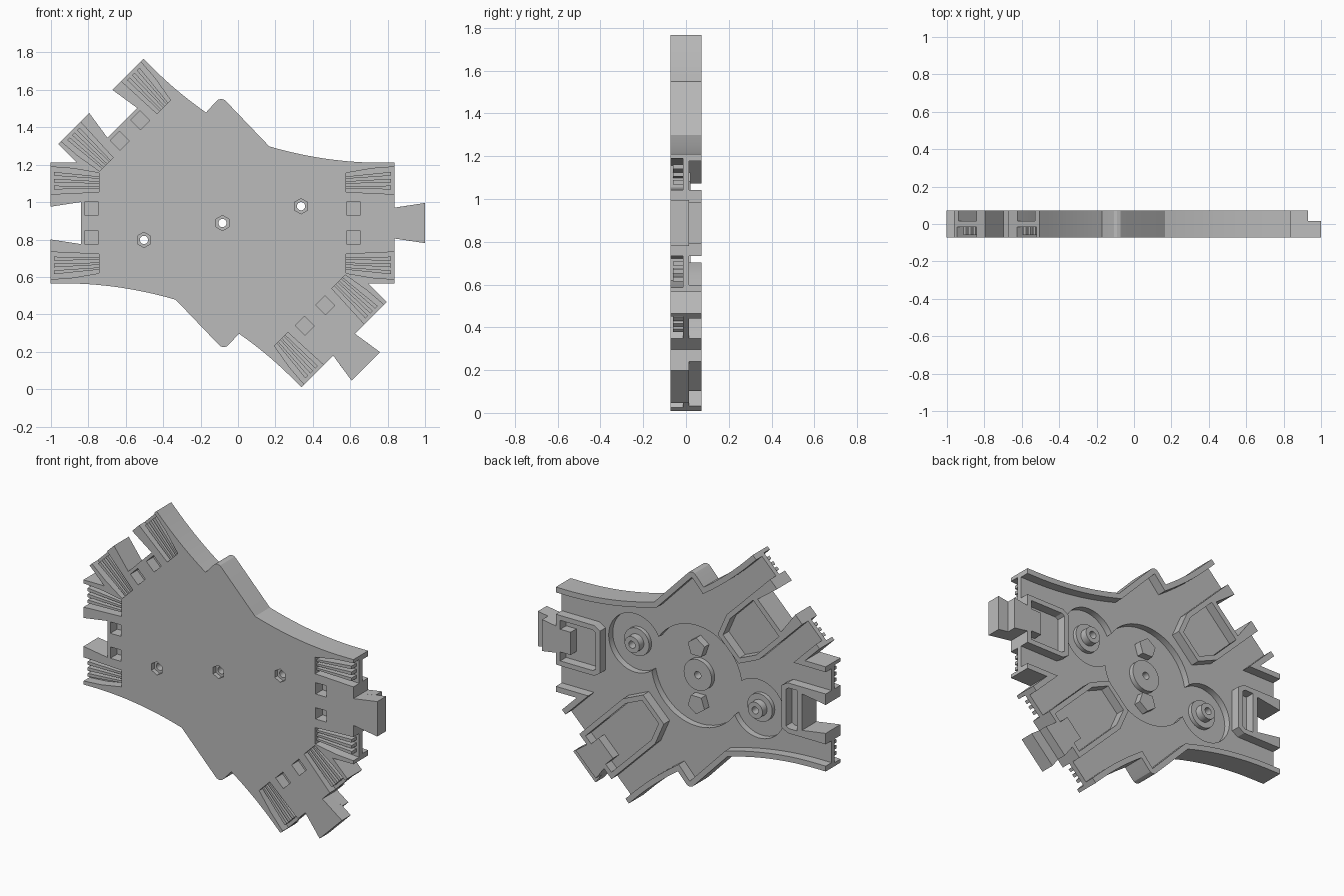
import bpy, bmesh, math
from mathutils import Vector

cube = bpy.data.objects.get("Cube")
if cube:
    bpy.data.objects.remove(cube, do_unlink=True)

CENTRE = Vector((-0.083, 0.888))
FRONT, FLOOR, BACK = -0.072, 0.015, 0.072
END, HALF = 0.92, 0.3225
FEMALE, MALE = (180, 135), (0, -45)
DIAGONAL = (135, -45)

grey = bpy.data.materials.new("plastic_grey")
grey.use_nodes = True
grey.diffuse_color = (0.5, 0.5, 0.5, 1)
grey.node_tree.nodes["Principled BSDF"].inputs["Base Color"].default_value = (0.5, 0.5, 0.5, 1)
parts = []


def at(u, v, angle):
    """Point u along and v across an arm that leaves the centre at an angle."""
    a = math.radians(angle)
    return CENTRE + Vector((u * math.cos(a) - v * math.sin(a), u * math.sin(a) + v * math.cos(a)))


def arm(points, angle):
    return [at(u, v, angle) for u, v in points]


def disc(c, r, n, turn=0.0):
    return [c + Vector((r * math.cos(turn + math.tau * i / n), r * math.sin(turn + math.tau * i / n)))
            for i in range(n)]


def prism(name, points, y0, y1, part=True):
    """Extrude an x-z outline from y0 to y1."""
    bm = bmesh.new()
    face = bm.faces.new([bm.verts.new((p[0], y0, p[1])) for p in points])
    ext = bmesh.ops.extrude_face_region(bm, geom=[face])
    bmesh.ops.translate(bm, vec=(0, y1 - y0, 0),
                        verts=[g for g in ext["geom"] if isinstance(g, bmesh.types.BMVert)])
    bmesh.ops.recalc_face_normals(bm, faces=bm.faces)
    mesh = bpy.data.meshes.new(name)
    bm.to_mesh(mesh)
    bm.free()
    obj = bpy.data.objects.new(name, mesh)
    bpy.context.collection.objects.link(obj)
    mesh.materials.append(grey)
    if part:
        parts.append(obj)
    return obj


def cut(obj, points, y0, y1):
    """Cut a prism out of an object."""
    cutter = prism("cutter", points, y0, y1, part=False)
    cutter.hide_render = True
    mod = obj.modifiers.new("cut", 'BOOLEAN')
    mod.operation, mod.solver, mod.object = 'DIFFERENCE', 'EXACT', cutter
    graph = bpy.context.evaluated_depsgraph_get()
    mesh = bpy.data.meshes.new_from_object(obj.evaluated_get(graph))
    obj.modifiers.clear()
    obj.data = mesh
    bpy.data.objects.remove(cutter, do_unlink=True)


def offset(path, d):
    """Shift an open path to its right by d, with mitred corners."""
    out = []
    for i, p in enumerate(path):
        normals = []
        for a, b in ((i - 1, i), (i, i + 1)):
            if a >= 0 and b < len(path):
                t = (path[b] - path[a]).normalized()
                normals.append(Vector((t.y, -t.x)))
        n = normals[0]
        if len(normals) == 2:
            n = (normals[0] + normals[1]) / (1 + normals[0].dot(normals[1]))
        out.append(p + n * d)
    return out


def band(name, path, d, y0, y1):
    return prism(name, path + offset(path, d)[::-1], y0, y1)


def flare(u):
    return HALF + 0.243 * max(0.0, 0.85 - u) ** 2


def steps(a, b, n):
    return [a + (b - a) * i / n for i in range(n + 1)]


def opposite(path):
    return [2 * CENTRE - p for p in path]


# Edge runs between the arm ends
bump = [CENTRE + Vector(p) for p in
        ((-0.037, 0.647), (-0.024, 0.659), (-0.007, 0.664), (0.01, 0.659), (0.023, 0.647))]
long_run = ([at(u, -flare(u), 135) for u in steps(END, 0.48, 10)] + bump
            + [at(u, flare(u), 0) for u in steps(0.25, END, 16)])
corner = HALF / math.tan(math.radians(22.5))
short_run = [at(END, -HALF, 0), at(corner, -HALF, 0), at(END, HALF, -45)]

# Base plate with dovetail tabs and notches
tab = [(END, 0.0825), (1.083, 0.1075), (1.083, -0.1075), (END, -0.0825)]
notch = [(END, 0.0875), (0.757, 0.1125), (0.757, -0.1125), (END, -0.0875)]
outline = (long_run + arm(tab, 0) + short_run + arm(tab, -45)
           + opposite(long_run) + arm(notch, 180) + opposite(short_run) + arm(notch, 135))
plate = prism("base_plate", outline, FRONT, FLOOR)

# Raised guard walls along the edges
for side, turn in (("upper", list), ("lower", opposite)):
    band(side + "_long_wall", turn(long_run), 0.033, FLOOR - 0.005, BACK)
    band(side + "_short_wall", turn(short_run), 0.033, FLOOR - 0.005, BACK)

# Round recesses on the back
posts = [CENTRE + Vector((s * 0.42, s * 0.09)) for s in (1, -1)]
RECESS = -0.025
cut(plate, disc(CENTRE, 0.31, 64), RECESS, 0.1)
for p in posts:
    cut(plate, disc(p, 0.18, 48), RECESS, 0.1)

# Arm ends: ribbed pockets, clip holes and connector housings
for angle in FEMALE + MALE:
    for s in (1, -1):
        cut(plate, arm([(0.95, s * 0.153), (0.95, s * 0.303), (0.8, s * 0.292),
                        (0.66, s * 0.268), (0.66, s * 0.166)], angle), -0.1, -0.015)
        for k in (0.25, 0.5, 0.75):
            near, far = 0.166 + 0.102 * k, 0.153 + 0.147 * k
            prism("pocket_rib", arm([(0.655, s * (near - 0.006)), (0.9, s * (far - 0.01)),
                                     (0.9, s * (far + 0.01)), (0.655, s * (near + 0.006))], angle),
                  -0.06, -0.01)
        cut(plate, arm([(0.7 + a * 0.037, s * 0.077 + b * 0.035)
                        for a, b in ((-1, -1), (1, -1), (1, 1), (-1, 1))], angle), -0.1, -0.005)

    inner, taper, width = (0.36, 0.5, 0.1) if angle in DIAGONAL else (0.62, 0.66, 0.13)
    ring = [(END, 0.155), (taper, 0.155), (inner, width),
            (inner, -width), (taper, -0.155), (END, -0.155)]
    band("housing_wall", arm(ring, angle), -0.03, FLOOR - 0.005, BACK)
    if angle in MALE:
        prism("tab_block", arm([(0.82, 0.07), (END, 0.07), (END, 0.0825), (1.013, 0.097),
                                (1.013, -0.097), (END, -0.0825), (END, -0.07), (0.82, -0.07)], angle),
              FLOOR - 0.005, BACK)
        prism("end_wall", arm([(0.89, 0.15), (END, 0.15), (END, -0.15), (0.89, -0.15)], angle),
              FLOOR - 0.005, BACK)
    else:
        prism("notch_wall", arm([(END, -0.155), (0.725, -0.155), (0.725, 0.155), (END, 0.155)]
                                + notch, angle), FLOOR - 0.005, BACK)

# Centre hub, pentagon studs and screw posts
hub = prism("centre_hub", disc(CENTRE, 0.095, 40), RECESS - 0.005, 0.005)
for s in (1, -1):
    prism("pentagon_stud", disc(CENTRE + Vector((0, s * 0.175)), 0.06, 5, s * math.pi / 2),
          RECESS - 0.005, 0.02)
drilled = [(plate, CENTRE), (hub, CENTRE)]
for p in posts:
    flange = prism("post_flange", disc(p, 0.085, 40), RECESS - 0.005, 0.0)
    post = prism("screw_post", disc(p, 0.05, 32), RECESS - 0.005, 0.045)
    drilled += [(plate, p), (flange, p), (post, p)]

# Screw holes with hexagonal pockets on the front
for obj, c in drilled:
    cut(obj, disc(c, 0.022, 24), -0.2, 0.2)
    if obj is plate:
        cut(plate, disc(c, 0.041, 6, math.pi / 2), -0.1, -0.045)

# Smooth the curved sides, keep edges sharp
bpy.ops.object.select_all(action='DESELECT')
for obj in parts:
    obj.select_set(True)
bpy.context.view_layer.objects.active = plate
bpy.ops.object.shade_smooth_by_angle(angle=math.radians(25))
